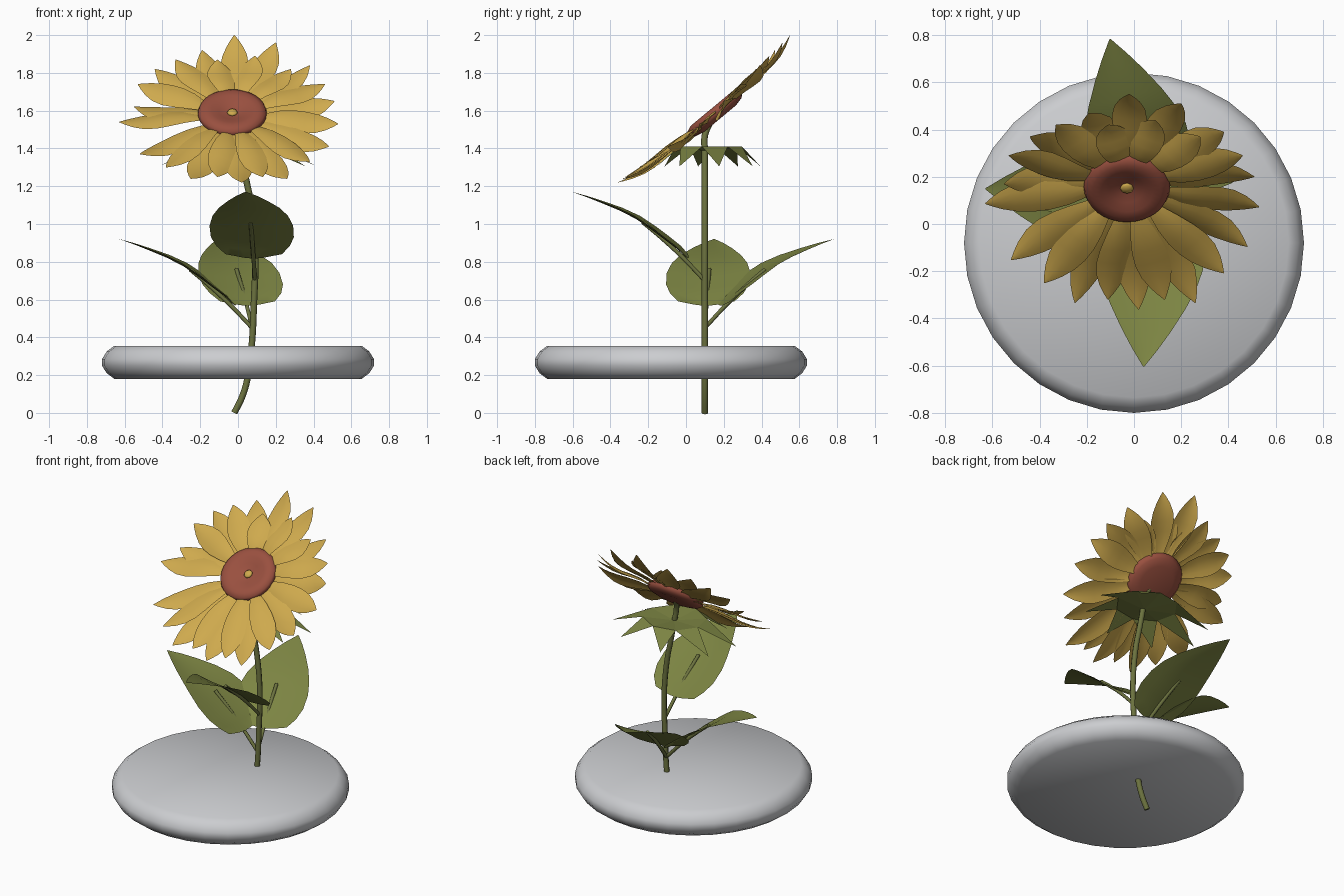
import bpy, bmesh, math, random
from mathutils import Vector as V, Quaternion

if "Cube" in bpy.data.objects:
    bpy.data.objects.remove(bpy.data.objects["Cube"])

random.seed(4)

def material(name, rgb):
    m = bpy.data.materials.new(name)
    m.diffuse_color = (*rgb, 1)
    m.use_nodes = True
    m.node_tree.nodes["Principled BSDF"].inputs["Base Color"].default_value = m.diffuse_color
    return m

PETAL = material("golden petal", (0.62, 0.40, 0.075))
LEAF = material("leaf green", (0.20, 0.23, 0.055))
STEM = material("stem green", (0.15, 0.17, 0.05))
SEED = material("red brown", (0.32, 0.08, 0.05))
GREY = material("light grey", (0.60, 0.61, 0.63))

def finish(name, bm, mat, smooth=True):
    me = bpy.data.meshes.new(name)
    bm.normal_update()
    bm.to_mesh(me)
    bm.free()
    me.materials.append(mat)
    for p in me.polygons:
        p.use_smooth = smooth
    ob = bpy.data.objects.new(name, me)
    bpy.context.collection.objects.link(ob)
    return ob

def grid(bm, rows):
    """Skin rows of points into a sheet."""
    vs = [[bm.verts.new(p) for p in r] for r in rows]
    for a, b in zip(vs, vs[1:]):
        for i in range(len(a) - 1):
            bm.faces.new((a[i], a[i + 1], b[i + 1], b[i]))

def lathe(name, profile, mat, sides, centre, axis=V((0, 0, 1))):
    """Revolve (radius, height) points, starting and ending on the axis."""
    bm = bmesh.new()
    rings = [[bm.verts.new((r * math.cos(math.tau * i / sides),
                            r * math.sin(math.tau * i / sides), z)) for i in range(sides)]
             for r, z in profile[1:-1]]
    for a, b in zip(rings, rings[1:]):
        for i in range(sides):
            j = (i + 1) % sides
            bm.faces.new((a[i], a[j], b[j], b[i]))
    lo = bm.verts.new((0, 0, profile[0][1]))
    hi = bm.verts.new((0, 0, profile[-1][1]))
    for i in range(sides):
        j = (i + 1) % sides
        bm.faces.new((lo, rings[0][j], rings[0][i]))
        bm.faces.new((hi, rings[-1][i], rings[-1][j]))
    ob = finish(name, bm, mat)
    ob.location = centre
    ob.rotation_mode = 'QUATERNION'
    ob.rotation_quaternion = V((0, 0, 1)).rotation_difference(axis)
    return ob

def tube(name, points, radius, mat):
    cu = bpy.data.curves.new(name, 'CURVE')
    cu.dimensions = '3D'
    cu.bevel_depth = radius
    cu.bevel_resolution = 2
    cu.resolution_u = 4
    cu.use_fill_caps = True
    sp = cu.splines.new('BEZIER')
    sp.bezier_points.add(len(points) - 1)
    for bp, p in zip(sp.bezier_points, points):
        bp.co = p
        bp.handle_left_type = bp.handle_right_type = 'AUTO'
    cu.materials.append(mat)
    ob = bpy.data.objects.new(name, cu)
    bpy.context.collection.objects.link(ob)
    bpy.ops.object.select_all(action='DESELECT')
    ob.select_set(True)
    bpy.context.view_layer.objects.active = ob
    bpy.ops.object.convert(target='MESH')

# Round base disc
lathe("base_disc", [(0, .18), (.655, .18), (.695, .21), (.72, .25), (.72, .285),
                    (.695, .325), (.655, .355), (0, .355)], GREY, 32, (0, -.08, 0))

# Stem
tube("stem", [(x, .1, z) for x, z in
              [(-.02, 0), (.02, .08), (.05, .18), (.073, .36), (.085, .6), (.092, .85),
               (.07, 1.1), (.04, 1.25), (.015, 1.38), (0, 1.47)]] + [(-.02, .14, 1.56)],
     .017, STEM)

# Three leaves with stalks: (distance out, rise, half width)
OUTLINE = [(.09, .12, .07), (.10, .13, .15), (.14, .17, .195), (.2, .215, .22), (.28, .275, .222),
           (.36, .33, .2), (.45, .375, .16), (.55, .415, .105), (.63, .445, .055), (.705, .47, .003)]
for name, origin, angle in [("front", V((.09, .1, .70)), 266),
                            ("left", V((.075, .1, .45)), 176),
                            ("back", V((.075, .1, .45)), 104.5)]:
    a = math.radians(angle)
    d, s = V((math.cos(a), math.sin(a), 0)), V((-math.sin(a), math.cos(a), 0))
    up = V((0, 0, 1))
    bm = bmesh.new()
    grid(bm, [[origin + d * t + s * w * u + up * (h + .1 * w * (u * u - .3))
               for u in (-1, -.66, -.33, 0, .33, .66, 1)] for t, h, w in OUTLINE])
    finish(name + "_leaf", bm, LEAF)
    tube(name + "_leaf_stalk", [origin + d * t + up * h for t, h in
                                [(0, 0), (.12, .125), (.24, .235), (.33, .31)]], .011, STEM)

# Calyx: a star of drooping pointed sepals under the head
bm = bmesh.new()
mid = bm.verts.new((.01, .11, 1.385))
n = 8
star = []
for i in range(2 * n):
    a = .2 + math.pi * i / n
    rx, ry, z = (.43, .28, 1.305) if i % 2 == 0 else (.2, .18, 1.41)
    star.append(bm.verts.new((rx * math.cos(a), .12 + ry * math.sin(a), z)))
for i in range(0, 2 * n, 2):
    bm.faces.new((mid, star[i - 1], star[i + 1]))
    bm.faces.new((star[i - 1], star[i], star[i + 1]))
finish("calyx", bm, LEAF, False)

# Seed disc with a dimple and a small golden middle
NORMAL = V((0, -.64, .77)).normalized()
HEAD = V((-.03, .16, 1.58))
lathe("seed_disc", [(0, -.03), (.11, -.03), (.16, -.018), (.183, .005), (.175, .027), (.145, .04),
                    (.11, .038), (.07, .025), (.03, .014), (0, .01)], SEED, 32, HEAD, NORMAL)
lathe("disc_middle", [(0, .008), (.03, .012), (.022, .022), (0, .024)], PETAL, 8, HEAD, NORMAL)

# Petals, placed by where their tips lie in the front view (x, z)
TIPS = [(-.02, 2.0), (.09, 1.89), (.2, 1.96), (.28, 1.82), (.38, 1.84), (.46, 1.74), (.51, 1.65),
        (.53, 1.53), (.48, 1.41), (.38, 1.33), (.26, 1.24), (.13, 1.25), (.02, 1.22),
        (-.11, 1.25), (-.25, 1.24), (-.38, 1.3), (-.52, 1.37), (-.63, 1.54), (-.55, 1.62),
        (-.53, 1.74), (-.44, 1.82), (-.33, 1.87), (-.19, 1.92), (-.11, 1.87)]
SHAPE = [(0, .018), (.12, .034), (.28, .056), (.45, .071), (.6, .075), (.74, .066),
         (.86, .044), (.94, .022), (1, .002)]
bm = bmesh.new()
for i, (x, z) in enumerate(TIPS):
    # the head is a shallow dish, steeper in its upper half
    y = .1 + (z - 1.55) * (1.0 if z > 1.55 else 1.4)
    tip = V((x, y, z))
    d = (tip - HEAD).normalized()
    root = HEAD + d * .12 - NORMAL * .012
    side = Quaternion(d, random.uniform(-.25, .25)) @ NORMAL.cross(d).normalized()
    up = d.cross(side)
    layer = .012 if i % 2 else -.012
    grid(bm, [[root.lerp(tip, t) + side * w * u
               + up * (layer * math.sin(math.pi * t) + .02 * math.sin(math.tau * t) * .5
                       - .16 * w * u * u)
               for u in (-1, -.5, 0, .5, 1)] for t, w in SHAPE])
finish("petals", bm, PETAL)
